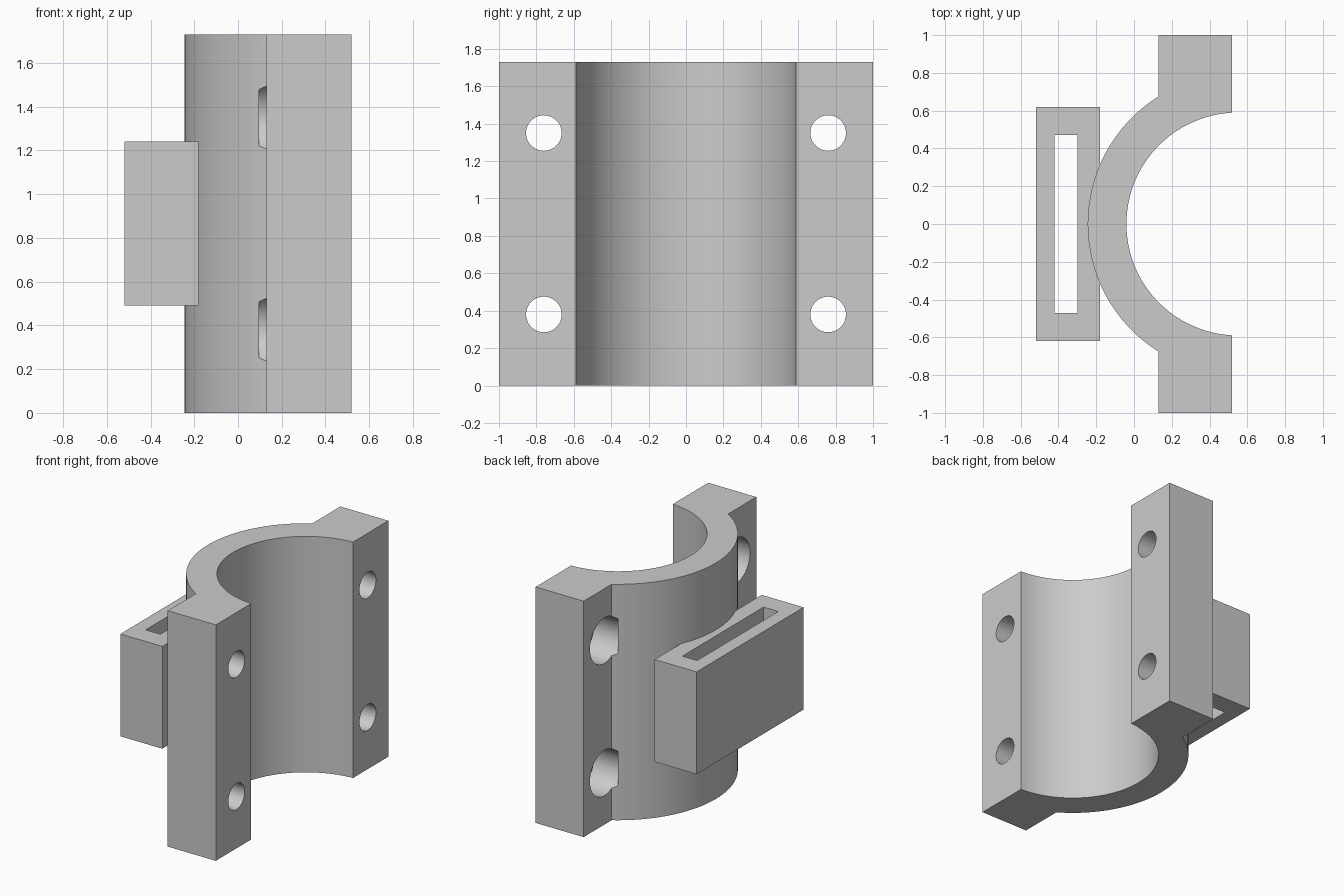
import bpy, bmesh, math
from mathutils import Matrix

cube = bpy.data.objects.get("Cube")
if cube:
    bpy.data.objects.remove(cube)

HEIGHT = 1.73
CX, R_IN, R_OUT = 0.55, 0.59, 0.795      # bore axis and radii
X_BACK, X_FACE = 0.13, 0.52              # flange thickness range

grey = bpy.data.materials.new("plain grey")
grey.use_nodes = True
colour = (0.6, 0.6, 0.6, 1)
grey.diffuse_color = colour
grey.node_tree.nodes["Principled BSDF"].inputs["Base Color"].default_value = colour


def finish(name, bm):
    bmesh.ops.recalc_face_normals(bm, faces=bm.faces)
    mesh = bpy.data.meshes.new(name)
    bm.to_mesh(mesh)
    bm.free()
    mesh.materials.append(grey)
    obj = bpy.data.objects.new(name, mesh)
    bpy.context.collection.objects.link(obj)
    return obj


def extrude_profile(name, points, z0, z1):
    bm = bmesh.new()
    face = bm.faces.new([bm.verts.new((x, y, z0)) for x, y in points])
    top = bmesh.ops.extrude_face_region(bm, geom=[face])["geom"]
    verts = [v for v in top if isinstance(v, bmesh.types.BMVert)]
    bmesh.ops.translate(bm, verts=verts, vec=(0, 0, z1 - z0))
    return finish(name, bm)


def box(name, x0, x1, half_y, z0, z1):
    points = [(x0, -half_y), (x1, -half_y), (x1, half_y), (x0, half_y)]
    return extrude_profile(name, points, z0, z1)


def rod(name, x0, x1, y, z, radius):
    bm = bmesh.new()
    place = Matrix.Translation(((x0 + x1) / 2, y, z)) @ Matrix.Rotation(math.pi / 2, 4, "Y")
    bmesh.ops.create_cone(bm, cap_ends=True, segments=64, radius1=radius,
                          radius2=radius, depth=x1 - x0, matrix=place)
    return finish(name, bm)


def combine(obj, tool, operation):
    mod = obj.modifiers.new(operation, "BOOLEAN")
    mod.operation, mod.object, mod.solver = operation, tool, "EXACT"
    bpy.context.view_layer.objects.active = obj
    bpy.ops.object.modifier_apply(modifier=mod.name)
    bpy.data.objects.remove(tool)


def arc(radius, x_end, steps=64):
    # points from the -y end round the -x side to the +y end
    half = math.acos((CX - x_end) / radius)
    angles = [-half + 2 * half * i / steps for i in range(steps + 1)]
    return [(CX - radius * math.cos(a), radius * math.sin(a)) for a in angles]


# half ring with a flange at each end
outline = arc(R_OUT, X_BACK) + [(X_BACK, 1), (X_FACE, 1)]
outline += arc(R_IN, X_FACE)[::-1] + [(X_FACE, -1), (X_BACK, -1)]
clamp = extrude_profile("half_clamp", outline, 0, HEIGHT)

# strap loop on the back of the ring
loop = box("strap_loop", -0.52, -0.18, 0.62, 0.49, 1.24)
combine(loop, box("slot_cutter", -0.42, -0.30, 0.47, 0.3, 1.4), "DIFFERENCE")
combine(clamp, loop, "UNION")

# bolt holes with wide recesses for the heads
for y in (-0.76, 0.76):
    for z in (0.38, 1.35):
        combine(clamp, rod("head_cutter", 0.095, 0.33, y, z, 0.167), "DIFFERENCE")
        combine(clamp, rod("bolt_cutter", 0.2, 0.7, y, z, 0.095), "DIFFERENCE")

# smooth curves, sharp corners
bpy.ops.object.select_all(action="DESELECT")
clamp.select_set(True)
bpy.context.view_layer.objects.active = clamp
bpy.ops.object.shade_smooth_by_angle(angle=math.radians(30))
